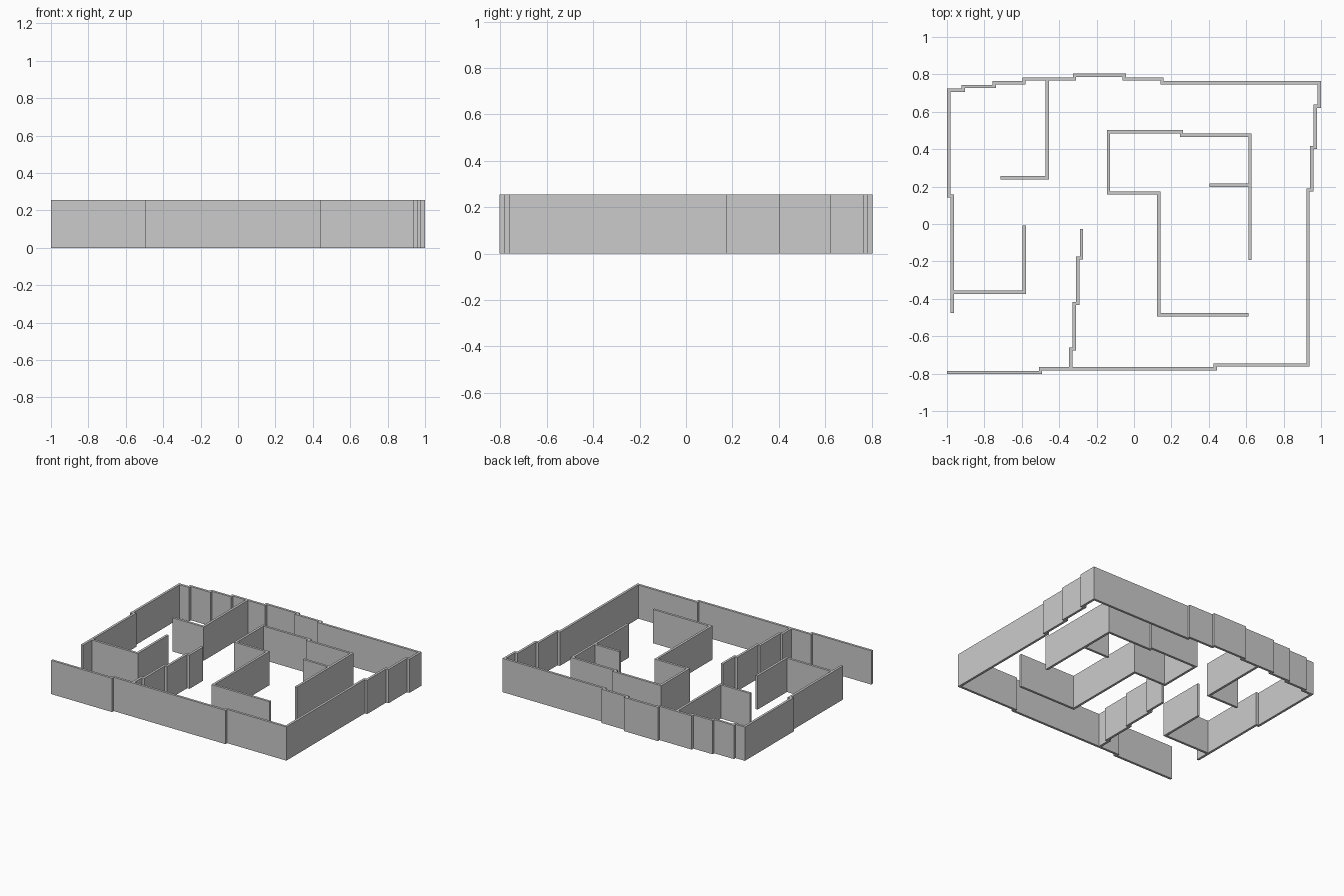
import bpy, bmesh
from mathutils import Vector

if "Cube" in bpy.data.objects:
    bpy.data.objects.remove(bpy.data.objects["Cube"])

H = 0.255   # wall height
T = 0.018   # wall thickness
R = T / 2


def wall(name, start, moves):
    """Solid wall along a right-angled centre line; moves alternate 'x'/'y' targets."""
    pts = [Vector(start)]
    for axis, value in moves:
        p = pts[-1].copy()
        setattr(p, axis, value)
        pts.append(p)
    dirs = [(b - a).normalized() for a, b in zip(pts, pts[1:])]
    left, right = [], []
    for i, p in enumerate(pts):
        # mitred offset: sum of the neighbouring normals at a square corner
        near = [dirs[i]] if i == 0 else [dirs[-1]] if i == len(dirs) else dirs[i - 1:i + 1]
        off = sum((Vector((-d.y, d.x)) for d in near), Vector((0, 0))) * R
        left.append(p + off)
        right.append(p - off)

    bm = bmesh.new()
    rings = []
    for l, r in zip(left, right):
        rings.append([bm.verts.new((q.x, q.y, z)) for q, z in ((l, 0), (r, 0), (r, H), (l, H))])
    for a, b in zip(rings, rings[1:]):
        for k in range(4):
            bm.faces.new((a[k], a[(k + 1) % 4], b[(k + 1) % 4], b[k]))
    bm.faces.new(rings[0])
    bm.faces.new(rings[-1][::-1])
    bmesh.ops.recalc_face_normals(bm, faces=bm.faces)
    mesh = bpy.data.meshes.new(name)
    bm.to_mesh(mesh)
    bm.free()
    obj = bpy.data.objects.new(name, mesh)
    bpy.context.collection.objects.link(obj)


# Stepped outer wall: left side, back, right side, front
wall("outer_wall", (-0.971, -0.475), [
    ("y", 0.15), ("x", -0.991),
    ("y", 0.715), ("x", -0.912), ("y", 0.735), ("x", -0.748), ("y", 0.755),
    ("x", -0.588), ("y", 0.775), ("x", -0.318), ("y", 0.795), ("x", -0.053),
    ("y", 0.775), ("x", 0.15), ("y", 0.755),
    ("x", 0.991), ("y", 0.629), ("x", 0.970), ("y", 0.409), ("x", 0.950),
    ("y", 0.182), ("x", 0.930),
    ("y", -0.754), ("x", 0.434), ("y", -0.774), ("x", -0.500), ("y", -0.794), ("x", -1.0)])

# Back left partition
wall("back_left_partition", (-0.463, 0.775 - R), [("y", 0.248), ("x", -0.715)])

# Left alcove
wall("left_alcove_wall", (-0.971 + R, -0.364), [("x", -0.586), ("y", -0.007)])

# Stepped partition from the front wall
wall("front_stepped_partition", (-0.281, -0.027), [
    ("y", -0.182), ("x", -0.300), ("y", -0.425), ("x", -0.319),
    ("y", -0.668), ("x", -0.338), ("y", -0.774 + R)])

# Central winding wall
wall("central_wall", (0.611, -0.486), [
    ("x", 0.133), ("y", 0.166), ("x", -0.136), ("y", 0.494),
    ("x", 0.254), ("y", 0.474), ("x", 0.620), ("y", -0.193)])

# Short stub inside the central room
wall("central_stub", (0.404, 0.208), [("x", 0.620 - R)])
